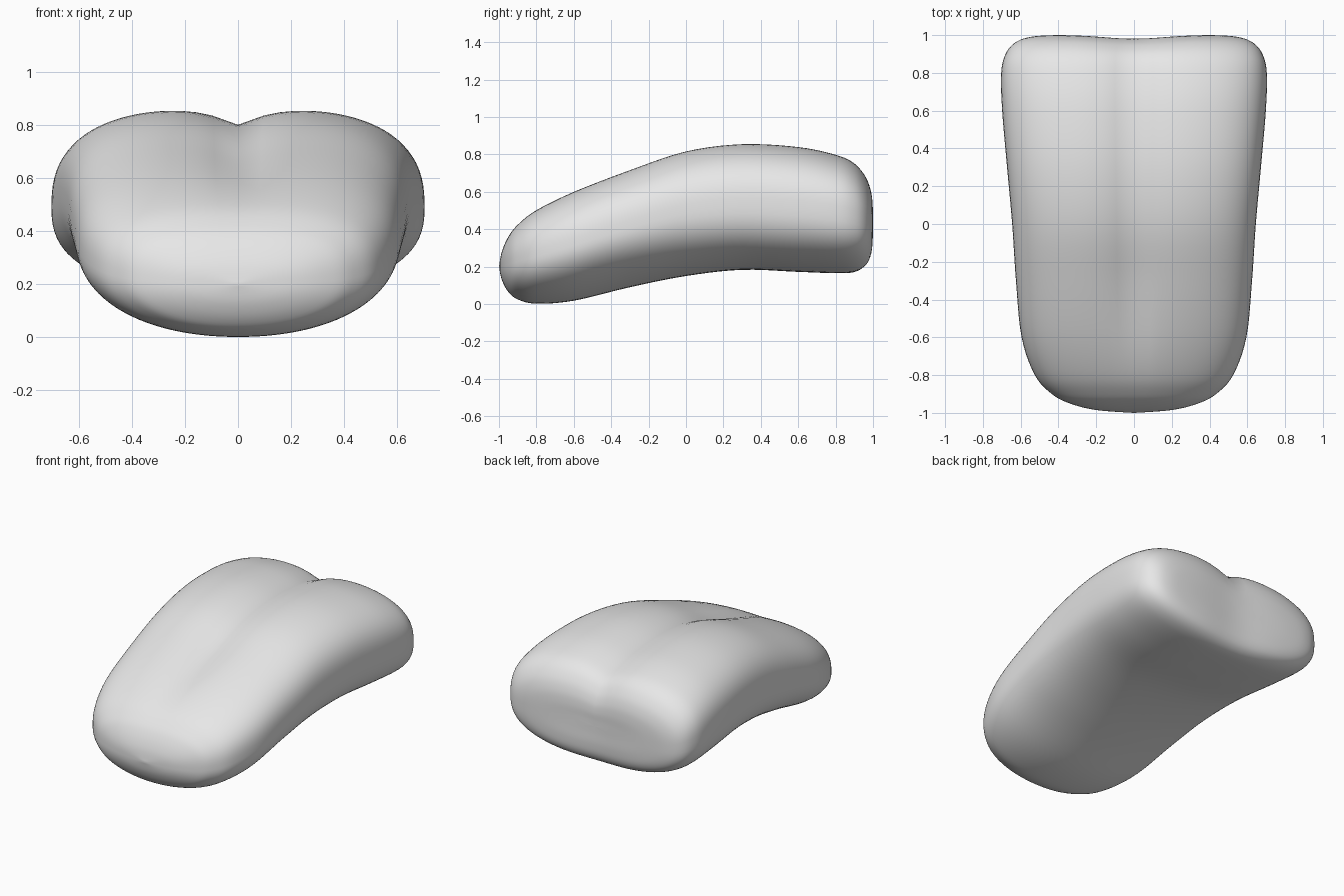
import bpy, bmesh, math

cube = bpy.data.objects.get("Cube")
if cube:
    bpy.data.objects.remove(cube, do_unlink=True)

SEG = 96    # points round each cross-section
STEPS = 5   # rings between stations

# Stations from tip to root: y, half width, top, underside
STATIONS = [
    (-1.0, 0, .2, .2), (-.985, .2, .28, .13), (-.95, .34, .36, .065),
    (-.9, .435, .425, .025), (-.8, .525, .505, .002), (-.6, .595, .605, .018),
    (-.3, .625, .72, .09), (0, .645, .82, .15), (.3, .672, .858, .183),
    (.6, .698, .842, .172), (.8, .703, .8, .165), (.9, .68, .755, .17),
    (.96, .63, .69, .195), (.99, .55, .62, .24), (1.0, .42, .55, .31),
    (1.0, .2, .48, .39), (1.0, 0, .435, .435),
]


def blend(a, b, c, d, t):
    """Catmull-Rom curve from b to c."""
    return tuple(
        q + t * (r - p + t * (2 * p - 5 * q + 4 * r - s + t * (3 * (q - r) + s - p))) / 2
        for p, q, r, s in zip(a, b, c, d))


def smoothstep(low, high, v):
    t = min(1, max(0, (v - low) / (high - low)))
    return t * t * (3 - 2 * t)


def power(v, p):
    return math.copysign(abs(v) ** p, v)


def section(y, width, top, bottom):
    """Rounded section with a central groove along its upper side."""
    middle, half = (top + bottom) / 2, (top - bottom) / 2
    groove = .08 * smoothstep(-1, -.2, y) * min(1, half / .3)
    back = smoothstep(.85, 1, y)
    ring = []
    for i in range(SEG):
        a = 2 * math.pi * i / SEG
        c, s = math.cos(a), math.sin(a)
        n = 2.8 if s > 0 else 2.1 + .4 * smoothstep(-.5, .5, y)
        x = width * power(c, 2 / n)
        z = middle + half * power(s, 2 / n)
        if s > 0:
            z += groove * s * (.18 - math.exp(-math.hypot(x, .015) / .12))
        # Shallow hollow down the root face
        ring.append((x, y - .02 * back * math.exp(-(x / .22) ** 2), z))
    return ring


# Tongue body
bm = bmesh.new()
padded = [STATIONS[0]] + STATIONS + [STATIONS[-1]]
profile = [blend(*padded[i:i + 4], k / STEPS)
           for i in range(len(STATIONS) - 1) for k in range(STEPS)]
rings = [[bm.verts.new(p) for p in section(*st)] for st in profile[1:]]
for a, b in zip(rings, rings[1:]):
    for i in range(SEG):
        j = (i + 1) % SEG
        bm.faces.new((a[i], a[j], b[j], b[i]))
# Closing points at the tip and the root
tip = bm.verts.new((0, -1, .2))
root = bm.verts.new((0, .98, .435))
for i in range(SEG):
    j = (i + 1) % SEG
    bm.faces.new((tip, rings[0][j], rings[0][i]))
    bm.faces.new((root, rings[-1][i], rings[-1][j]))
bmesh.ops.recalc_face_normals(bm, faces=bm.faces)

mesh = bpy.data.meshes.new("tongue")
bm.to_mesh(mesh)
bm.free()
tongue = bpy.data.objects.new("tongue", mesh)
bpy.context.collection.objects.link(tongue)

grey = bpy.data.materials.new("light grey")
grey.use_nodes = True
colour = (.8, .8, .8, 1)
grey.diffuse_color = colour
grey.node_tree.nodes["Principled BSDF"].inputs["Base Color"].default_value = colour
mesh.materials.append(grey)

bpy.context.view_layer.objects.active = tongue
tongue.select_set(True)
bpy.ops.object.shade_smooth()
